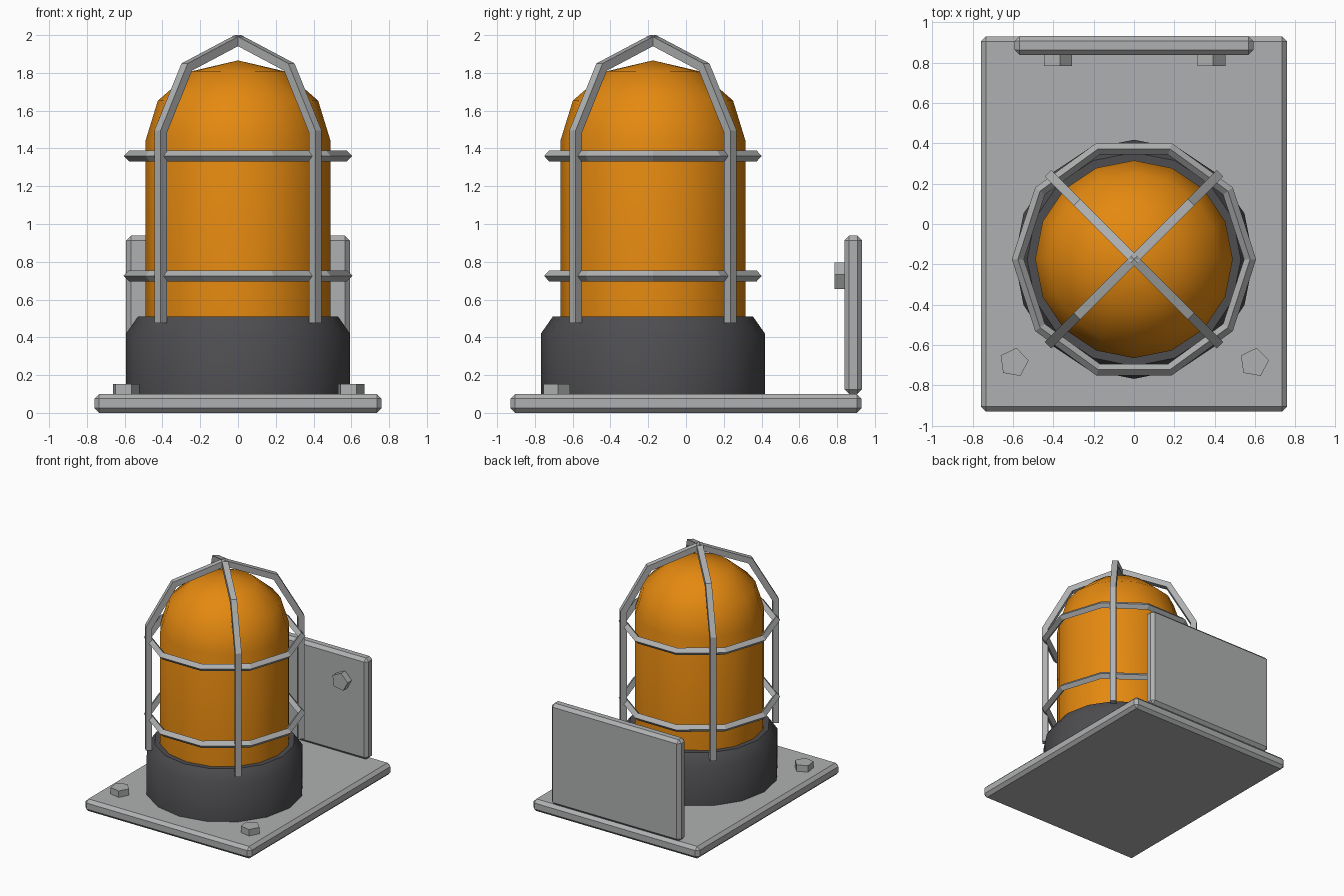
import bpy, bmesh, math
from mathutils import Matrix, Vector

if "Cube" in bpy.data.objects:
    bpy.data.objects.remove(bpy.data.objects["Cube"])


def material(name, rgb):
    m = bpy.data.materials.new(name)
    m.use_nodes = True
    colour = (*rgb, 1)
    m.diffuse_color = colour
    bsdf = next(n for n in m.node_tree.nodes if n.type == "BSDF_PRINCIPLED")
    bsdf.inputs["Base Color"].default_value = colour
    return m


STEEL = material("grey_steel", (0.43, 0.435, 0.44))
RUBBER = material("dark_grey", (0.075, 0.075, 0.082))
AMBER = material("amber_orange", (0.78, 0.25, 0.005))
LAMP_Y = -0.175


def finish(name, bm, mat, smooth=None):
    bmesh.ops.recalc_face_normals(bm, faces=bm.faces)
    mesh = bpy.data.meshes.new(name)
    bm.to_mesh(mesh)
    bm.free()
    mesh.materials.append(mat)
    ob = bpy.data.objects.new(name, mesh)
    bpy.context.collection.objects.link(ob)
    if smooth:
        bpy.ops.object.select_all(action="DESELECT")
        ob.select_set(True)
        bpy.context.view_layer.objects.active = ob
        bpy.ops.object.shade_smooth_by_angle(angle=math.radians(smooth))
    return ob


def plate(name, low, high, bevel=0.025):
    """Box between two corners with chamfered edges."""
    low, high = Vector(low), Vector(high)
    bm = bmesh.new()
    bmesh.ops.create_cube(bm, size=1)
    bmesh.ops.scale(bm, vec=high - low, verts=bm.verts)
    bmesh.ops.translate(bm, vec=(low + high) / 2, verts=bm.verts)
    bmesh.ops.bevel(bm, geom=bm.edges[:], offset=bevel, segments=1, affect="EDGES")
    return finish(name, bm, STEEL)


def lathe(name, profile, sides, mat, smooth=None, closed=False):
    """Spin (radius, z) points around the lamp axis."""
    bm = bmesh.new()
    verts = [bm.verts.new((r, LAMP_Y, z)) for r, z in profile]
    pairs = list(zip(verts, verts[1:]))
    if closed:
        pairs.append((verts[-1], verts[0]))
    edges = [bm.edges.new(p) for p in pairs]
    bmesh.ops.spin(bm, geom=verts + edges, cent=(0, LAMP_Y, 0), axis=(0, 0, 1),
                   angle=math.tau, steps=sides)
    bmesh.ops.remove_doubles(bm, verts=bm.verts, dist=1e-4)
    return finish(name, bm, mat, smooth)


def bolt(name, location, tilt=0):
    """Five-sided bolt head, optionally tipped to face the front."""
    bm = bmesh.new()
    bmesh.ops.create_cone(bm, cap_ends=True, segments=5, radius1=0.074,
                          radius2=0.074, depth=0.1)
    # turn so that one corner points just off +x
    first = max(bm.verts, key=lambda v: v.co.x).co
    turn = math.radians(8) - math.atan2(first.y, first.x)
    bm.transform(Matrix.Translation(location) @ Matrix.Rotation(tilt, 4, "X")
                 @ Matrix.Rotation(turn, 4, "Z"))
    return finish(name, bm, STEEL)


def arch(name, angle, width=0.047):
    """Square bar bent over the lamp in a vertical plane."""
    outer = [(0.603, 0.475), (0.603, 1.495), (0.40, 1.85), (0, 2.0)]
    inner = [(0.556, 0.475), (0.556, 1.482), (0.368, 1.812), (0, 1.95)]

    def whole(half):
        return half + [(-r, z) for r, z in half[-2::-1]]

    bm = bmesh.new()
    loops = []
    for (ro, zo), (ri, zi) in zip(whole(outer), whole(inner)):
        loops.append([bm.verts.new((r, side * width / 2, z))
                      for r, z, side in ((ro, zo, -1), (ro, zo, 1), (ri, zi, 1), (ri, zi, -1))])
    for a, b in zip(loops, loops[1:]):
        for i in range(4):
            j = (i + 1) % 4
            bm.faces.new((a[i], a[j], b[j], b[i]))
    bm.faces.new(loops[0])
    bm.faces.new(loops[-1])
    bm.transform(Matrix.Translation((0, LAMP_Y, 0)) @ Matrix.Rotation(angle, 4, "Z"))
    return finish(name, bm, STEEL)


# Mounting bracket
plate("base_plate", (-0.76, -0.93, 0), (0.76, 0.93, 0.1))
plate("back_plate", (-0.592, 0.838, 0.1), (0.592, 0.932, 0.938))

# Bolts on both plates
for side, x in (("right", -1), ("left", 1)):
    bolt(f"base_bolt_{side}", (x * 0.596, -0.687, 0.103))
    bolt(f"back_bolt_{side}", (x * 0.38, 0.835, 0.722), math.pi / 2)

# Lamp socket
lathe("lamp_socket", [(0, 0.09), (0.593, 0.09), (0.593, 0.42), (0.53, 0.51), (0, 0.51)],
      16, RUBBER, 50)

# Glass cover: straight wall with a domed top
dome = [(0.49 * math.cos(a), 1.44 + 0.426 * math.sin(a))
        for a in (math.radians(30 * i) for i in range(3))]
lathe("lamp_cover", [(0, 0.48), (0.49, 0.48)] + dome + [(0, 1.866)], 16, AMBER, 50)

# Cage rings with a diamond section
for name, z in (("lower_cage_ring", 0.725), ("upper_cage_ring", 1.36)):
    section = [(0.576 + 0.03 * dx, z + 0.03 * dz)
               for dx, dz in ((1, 0), (0, 1), (-1, 0), (0, -1))]
    lathe(name, section, 10, STEEL, closed=True)

# Cage arches crossing over the top
arch("cage_arch_a", math.pi / 4)
arch("cage_arch_b", -math.pi / 4)
